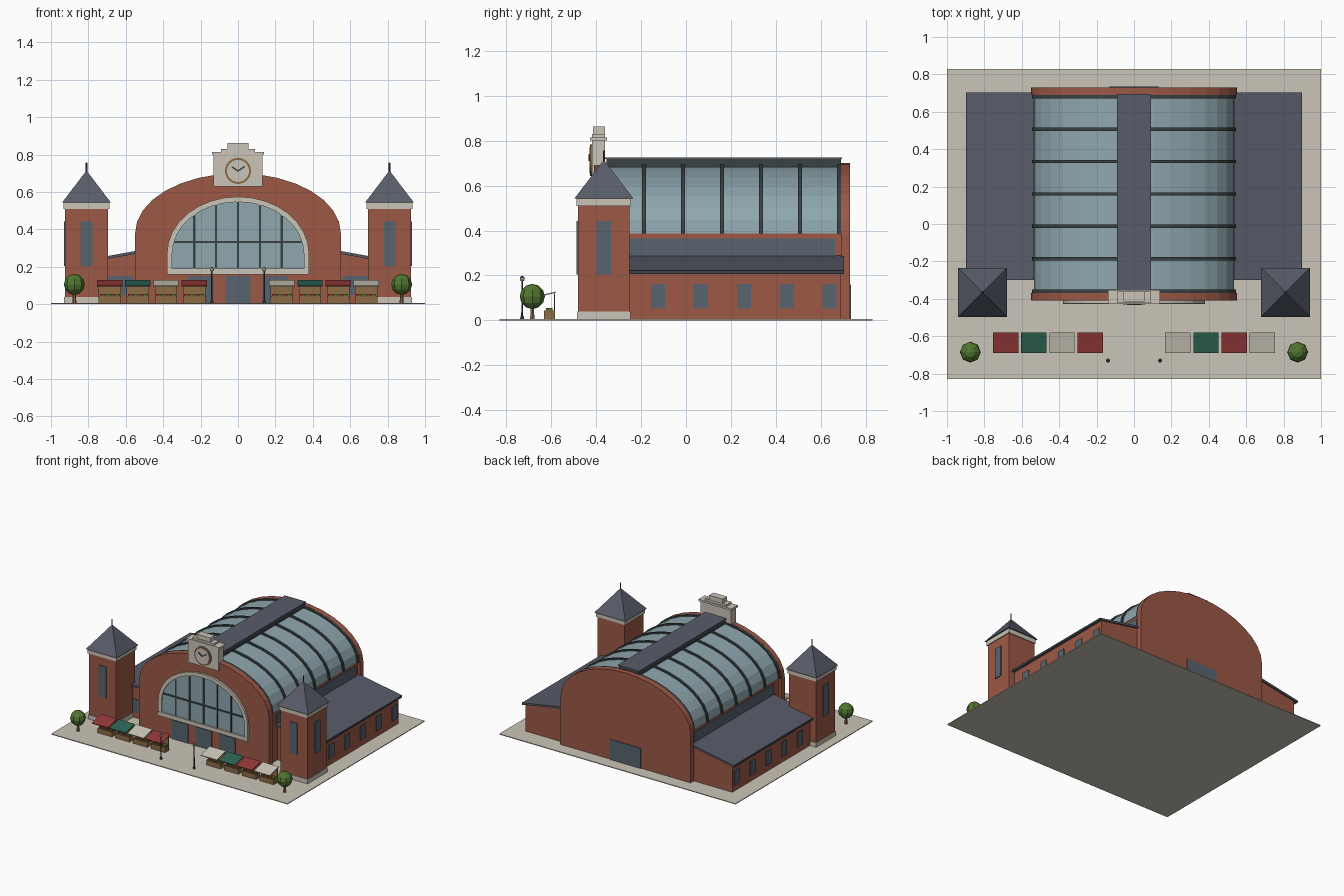
import bpy, bmesh, math
from mathutils import Matrix, Vector

if "Cube" in bpy.data.objects:
    bpy.data.objects.remove(bpy.data.objects["Cube"])


def mat(name, hexcol):
    m = bpy.data.materials.new(name)
    c = [int(hexcol[i:i + 2], 16) / 255 for i in (0, 2, 4)]
    m.diffuse_color = [v / 12.92 if v <= 0.04045 else ((v + 0.055) / 1.055) ** 2.4 for v in c] + [1]
    m.use_nodes = True
    m.node_tree.nodes["Principled BSDF"].inputs["Base Color"].default_value = m.diffuse_color
    return m


STONE = mat("pale_stone", "CBC5B7")
BRICK = mat("red_brick", "9C5846")
SLATE = mat("slate", "585C69")
PANE = mat("dark_window", "58646F")
GLASS = mat("pale_glass", "8FA7AF")
METAL = mat("dark_metal", "3A4242")
RED = mat("red_cloth", "933838")
GREEN = mat("green_cloth", "2C6352")
WOOD = mat("wood", "8C6C46")
LEAF = mat("foliage", "517631")


def finish(name, bm, m):
    bmesh.ops.recalc_face_normals(bm, faces=bm.faces)
    me = bpy.data.meshes.new(name)
    bm.to_mesh(me)
    bm.free()
    me.materials.append(m)
    ob = bpy.data.objects.new(name, me)
    bpy.context.collection.objects.link(ob)
    return ob


def box(name, m, x0, x1, y0, y1, z0, z1):
    bm = bmesh.new()
    c = Vector(((x0 + x1) / 2, (y0 + y1) / 2, (z0 + z1) / 2))
    size = (abs(x1 - x0), abs(y1 - y0), abs(z1 - z0), 1)
    bmesh.ops.create_cube(bm, size=1, matrix=Matrix.Translation(c) @ Matrix.Diagonal(size))
    return finish(name, bm, m)


def prism(name, m, pts, y0, y1):
    """Extrude an x-z outline from y0 to y1."""
    bm = bmesh.new()
    f = bm.faces.new([bm.verts.new((x, y0, z)) for x, z in pts])
    r = bmesh.ops.extrude_face_region(bm, geom=[f])
    bmesh.ops.translate(bm, vec=(0, y1 - y0, 0),
                        verts=[v for v in r["geom"] if isinstance(v, bmesh.types.BMVert)])
    return finish(name, bm, m)


def cone(name, m, x, y, z0, z1, r0, r1, n):
    bm = bmesh.new()
    turn = Matrix.Rotation(math.pi / n, 4, 'Z')
    bmesh.ops.create_cone(bm, cap_ends=True, segments=n, radius1=r0, radius2=r1, depth=z1 - z0,
                          matrix=Matrix.Translation((x, y, (z0 + z1) / 2)) @ turn)
    return finish(name, bm, m)


def ball(name, m, x, y, z, r):
    bm = bmesh.new()
    bmesh.ops.create_uvsphere(bm, u_segments=8, v_segments=6, radius=r,
                              matrix=Matrix.Translation((x, y, z)))
    return finish(name, bm, m)


def arc(rx, rz, cz, n=16):
    return [(rx * math.cos(math.pi * i / n), cz + rz * math.sin(math.pi * i / n)) for i in range(n + 1)]


def arch(rx, rz, cz, bottom):
    return [(rx, bottom)] + arc(rx, rz, cz) + [(-rx, bottom)]


def circle(r, cz, n=24):
    return [(r * math.cos(math.tau * i / n), cz + r * math.sin(math.tau * i / n)) for i in range(n)]


# Ground slab
G = 0.006
box("plaza", STONE, -1, 1, -0.83, 0.83, 0, G)

# Central hall: two gable walls, side walls and glazed barrel roof
gable = arch(0.55, 0.32, 0.38, G)
prism("front_gable", BRICK, gable, -0.41, -0.37)
prism("back_gable", BRICK, gable, 0.69, 0.73)
box("hall_walls", BRICK, -0.53, 0.53, -0.37, 0.69, G, 0.387)
prism("glass_roof", GLASS, arc(0.535, 0.302, 0.387), -0.37, 0.69)
for i in range(7):
    y = -0.36 + i * 0.1735
    prism("roof_rib", METAL, arc(0.546, 0.312, 0.387) + arc(0.53, 0.296, 0.387)[::-1], y - 0.009, y + 0.009)
box("ridge_vent", METAL, -0.085, 0.085, -0.355, 0.69, 0.67, 0.718)
box("ridge_cap", SLATE, -0.09, 0.09, -0.36, 0.695, 0.718, 0.726)

# Great front window with stone surround and glazing bars
prism("front_window", GLASS, arch(0.357, 0.282, 0.27, 0.185), -0.416, -0.41)
prism("window_surround", STONE, arch(0.38, 0.305, 0.27, 0.165) + arch(0.352, 0.277, 0.27, 0.165)[::-1],
      -0.425, -0.41)
box("window_sill", STONE, -0.38, 0.38, -0.428, -0.41, 0.16, 0.19)
for i in range(-2, 3):
    x = i * 0.117
    top = 0.27 + 0.28 * math.sqrt(1 - (x / 0.355) ** 2)
    box("window_mullion", METAL, x - 0.006, x + 0.006, -0.421, -0.415, 0.19, top)
box("window_transom", METAL, -0.347, 0.347, -0.421, -0.415, 0.327, 0.339)

# Doors
for x in (-0.2, 0, 0.2):
    box("front_door", PANE, x - 0.068, x + 0.068, -0.416, -0.41, G, 0.15)
box("back_door", PANE, -0.13, 0.13, 0.73, 0.736, G, 0.16)

# Clock block
box("clock_block", STONE, -0.13, 0.13, -0.42, -0.36, 0.63, 0.80)
box("clock_cornice", STONE, -0.14, 0.14, -0.427, -0.352, 0.80, 0.815)
box("clock_step", STONE, -0.09, 0.09, -0.42, -0.36, 0.815, 0.83)
box("clock_crown", STONE, -0.057, 0.057, -0.415, -0.362, 0.83, 0.863)
prism("clock_rim", WOOD, circle(0.07, 0.713), -0.428, -0.42)
prism("clock_face", STONE, circle(0.059, 0.713), -0.431, -0.426)
for tx, tz, name in ((-0.034, 0.735, "hour_hand"), (0.036, 0.737, "minute_hand")):
    d = Vector((tx, tz - 0.713)).normalized() * 0.004
    prism(name, METAL, [(-d.y, 0.713 + d.x), (d.y, 0.713 - d.x), (tx + d.y, tz - d.x), (tx - d.y, tz + d.x)],
          -0.434, -0.43)

for s in (-1, 1):
    # Side aisle with lean-to roof, windows and clerestory strip
    def side(pts):
        return [(s * x, z) for x, z in pts]
    prism("aisle_walls", BRICK, side([(0.52, G), (0.875, G), (0.875, 0.212), (0.52, 0.276)]), -0.28, 0.69)
    prism("aisle_roof", SLATE, side([(0.52, 0.274), (0.895, 0.208), (0.895, 0.222), (0.52, 0.29)]), -0.30, 0.703)
    box("aisle_eave", METAL, s * 0.893, s * 0.898, -0.30, 0.703, 0.206, 0.222)
    box("clerestory", PANE, s * 0.53, s * 0.536, -0.30, 0.665, 0.285, 0.365)
    for i in range(5):
        y = -0.125 + i * 0.1913
        box("aisle_window", PANE, s * 0.875, s * 0.881, y - 0.031, y + 0.031, 0.053, 0.162)
    box("aisle_front_window", PANE, s * 0.56, s * 0.70, -0.286, -0.28, 0.05, 0.15)

    # Corner tower
    tx, ty = s * 0.81, -0.366
    for name, m, h, z0, z1 in (("tower_plinth", STONE, 0.119, G, 0.04),
                               ("tower_shaft", BRICK, 0.115, 0.04, 0.51),
                               ("tower_band", STONE, 0.122, 0.51, 0.545)):
        box(name, m, tx - h, tx + h, ty - h, ty + h, z0, z1)
    cone("tower_roof", SLATE, tx, ty, 0.543, 0.715, 0.131 * math.sqrt(2), 0, 4)
    cone("tower_finial", METAL, tx, ty, 0.70, 0.757, 0.005, 0.004, 6)
    box("tower_front_window", PANE, tx - 0.032, tx + 0.032, ty - 0.121, ty - 0.115, 0.205, 0.443)
    box("tower_side_window", PANE, tx + s * 0.115, tx + s * 0.121, ty - 0.032, ty + 0.032, 0.205, 0.443)

    # Tree
    cone("tree_trunk", WOOD, s * 0.875, -0.685, G, 0.07, 0.011, 0.008, 6)
    ball("tree_crown", LEAF, s * 0.875, -0.685, 0.106, 0.056)

    # Street lamp
    cone("lamp_base", METAL, s * 0.14, -0.73, G, 0.02, 0.010, 0.007, 8)
    cone("lamp_post", METAL, s * 0.14, -0.73, G, 0.178, 0.005, 0.004, 6)
    ball("lamp_globe", STONE, s * 0.14, -0.73, 0.184, 0.011)
    cone("lamp_cap", METAL, s * 0.14, -0.73, 0.191, 0.198, 0.011, 0.003, 8)

# Market stalls: counter, goods, back panel and sloping awning
stalls = [(-0.685, RED), (-0.535, GREEN), (-0.385, STONE), (-0.235, RED),
          (0.235, STONE), (0.385, GREEN), (0.535, RED), (0.685, STONE)]
for x, cloth in stalls:
    box("stall_counter", WOOD, x - 0.06, x + 0.06, -0.632, -0.587, G, 0.043)
    for i in range(4):
        gx = x - 0.042 + i * 0.028
        box("stall_goods", (RED, LEAF)[i % 2], gx - 0.012, gx + 0.012, -0.625, -0.595, 0.043, 0.054)
    box("stall_back", WOOD, x - 0.06, x + 0.06, -0.588, -0.583, G, 0.12)
    bm = bmesh.new()
    bmesh.ops.create_cube(bm, size=1, matrix=Matrix.Translation((x, -0.635, 0.112))
                          @ Matrix.Rotation(math.radians(14), 4, 'X') @ Matrix.Diagonal((0.136, 0.112, 0.006, 1)))
    finish("stall_awning", bm, cloth)
